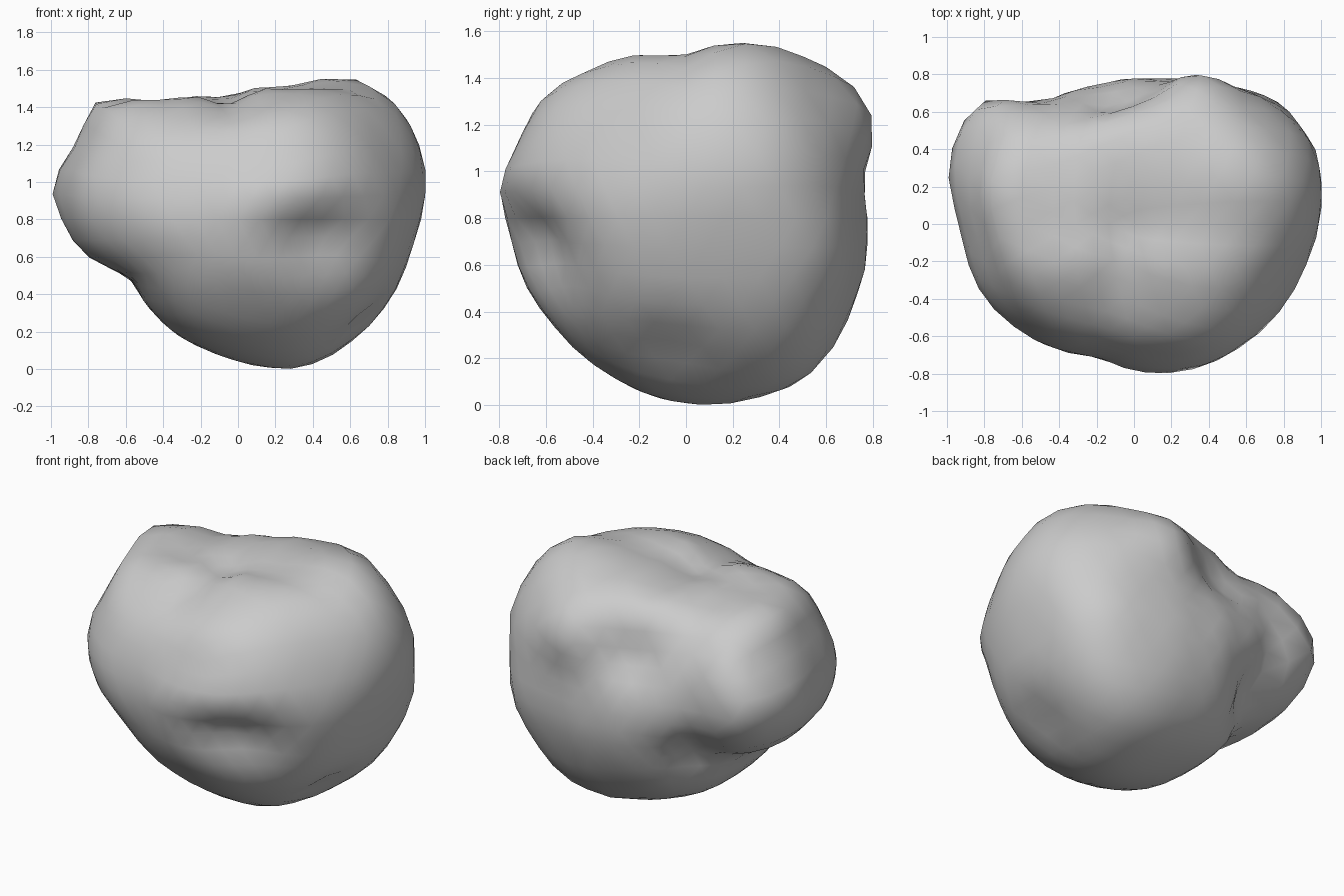
import bpy
import bmesh
import math
from mathutils import Vector

default_cube = bpy.data.objects.get("Cube")
if default_cube:
    bpy.data.objects.remove(default_cube, do_unlink=True)

MIDDLE = Vector((0, 0, 0.8))

# Outline loops of the boulder: front (x, z), side (y, z), plan (x, y)
FRONT = [(-1, .97), (-.9, .72), (-.83, .61), (-.6, .51), (-.46, .31), (-.35, .2),
         (-.19, .11), (0, .04), (.2, 0), (.39, .01), (.57, .12), (.73, .26),
         (.94, .68), (1, 1.1), (.88, 1.37), (.71, 1.53), (.52, 1.55), (.25, 1.5),
         (-.1, 1.45), (-.4, 1.43), (-.58, 1.48), (-.77, 1.42), (-.87, 1.2)]
SIDE = [(-.8, .9), (-.75, .72), (-.68, .5), (-.55, .32), (-.33, .13), (-.2, .06),
        (.12, 0), (.3, .03), (.51, .11), (.64, .26), (.72, .45), (.77, .8),
        (.76, 1), (.8, 1.23), (.7, 1.38), (.4, 1.53), (.18, 1.55), (0, 1.5),
        (-.43, 1.43), (-.6, 1.33), (-.7, 1.17)]
PLAN = [(-1, .32), (-.88, .6), (-.76, .68), (-.5, .64), (-.26, .73), (.12, .77),
        (.33, .8), (.55, .74), (.89, .57), (.98, .37), (1, .04), (.92, -.22),
        (.8, -.44), (.57, -.66), (.3, -.78), (.15, -.8), (-.2, -.71), (-.7, -.5),
        (-.8, -.4), (-.93, 0)]

# Local shaping: place, spread, push (negative is a hollow)
SHAPING = [
    ((.42, -.62, .73), (.28, .3, .13), -.16),    # slot in the front
    ((.5, -.6, .55), (.25, .25, .15), -.07),     # slope under the slot
    ((.3, -.75, .95), (.4, .3, .12), .03),       # brow over the slot
    ((-.32, -.6, .72), (.1, .3, .1), .03),       # small knob beside the slot
    ((-.45, -.55, 1.25), (.25, .2, .25), -.03),  # lean front of the side lobe
    ((-.8, .1, 1.33), (.2, .25, .2), .05),       # full top of the side lobe
    ((-.5, -.1, .42), (.22, .3, .14), -.05),     # neck under the side lobe
    ((-.5, .42, .55), (.2, .3, .22), -.2),       # neck, rear half
    ((-.1, .68, 1.17), (.25, .35, .13), -.15),   # rear hollow
    ((-.25, .7, .82), (.2, .3, .15), .05),       # swelling under the hollow
    ((-.48, .62, 1.32), (.2, .2, .15), -.06),    # lean rear of the side lobe
    ((-.15, .45, 1.4), (.3, .15, .15), .03),     # rear top ridge
    ((-.95, .1, .92), (.3, .12, .25), -.06),     # hollow behind the side ridge
    ((-.05, -.15, 1.45), (.2, .4, .3), -.08),    # saddle on top
    ((-.43, .3, 1.42), (.15, .13, .2), -.05),    # hollow before the rear ridge
    ((.45, -.2, 1.47), (.3, .2, .2), -.05),      # lean front of the crown
    ((.85, -.35, 1.15), (.2, .2, .25), -.04),    # lean front shoulder
    ((.65, .7, 1.3), (.2, .2, .2), -.04),        # lean rear shoulder
    ((.82, .6, .6), (.25, .25, .25), .06),       # full rear flank
    ((.55, .45, .22), (.3, .3, .25), .07),       # full belly at the rear
    ((.66, -.06, .24), (.2, .13, .13), -.08),    # chip low on the side
]


def polar(u, v):
    return math.atan2(v, u), math.hypot(u, v)


def lookup(table, angle):
    """Interpolate a closed table of (angle, value) pairs."""
    ring = [(table[-1][0] - math.tau, table[-1][1])] + table
    ring.append((table[0][0] + math.tau, table[0][1]))
    for (a, p), (b, q) in zip(ring, ring[1:]):
        if a <= angle <= b:
            return p + (q - p) * (angle - a) / max(b - a, 1e-6)
    return ring[0][1]


def outline_table(points, i, j):
    return sorted(polar(u - MIDDLE[i], v - MIDDLE[j]) for u, v in points)


outlines = [(i, j, outline_table(points, i, j))
            for points, i, j in ((FRONT, 0, 2), (SIDE, 1, 2), (PLAN, 0, 1))]


def body_point(direction):
    """Blend the three outlines, then add the hollows and swellings."""
    total = 0
    for i, j, table in outlines:
        angle, length = polar(direction[i], direction[j])
        total += (length / lookup(table, angle)) ** 2 / 2
    radius = total ** -0.5
    point = direction * radius
    for place, spread, push in SHAPING:
        offset = point + MIDDLE - Vector(place)
        distance = sum((o / s) ** 2 for o, s in zip(offset, spread))
        radius += push * math.exp(-distance)
    return direction * radius


def ease_to_outline(verts, i, j, table, bins=31):
    """Ease the outermost vertices onto one outline."""
    step = math.tau / bins
    reach = [0.0] * bins
    measured = []
    for vert in verts:
        angle, length = polar(vert.co[i], vert.co[j])
        ratio = length / lookup(table, angle)
        slot = int((angle + math.pi) / step) % bins
        reach[slot] = max(reach[slot], ratio)
        measured.append((vert, angle, ratio))
    reach_table = [(-math.pi + (k + 0.5) * step, max(r, 0.7))
                   for k, r in enumerate(reach)]
    for vert, angle, ratio in measured:
        most = lookup(reach_table, angle)
        factor = 1 + (1 / most - 1) * min(ratio / most, 1) ** 8
        vert.co[i] *= factor
        vert.co[j] *= factor


# Boulder mesh, softened while its outlines are worked in
bm = bmesh.new()
bmesh.ops.create_icosphere(bm, subdivisions=4, radius=1)
for vert in bm.verts:
    vert.co = body_point(vert.co.normalized())
for turn in range(7):
    for i, j, table in outlines:
        ease_to_outline(bm.verts, i, j, table)
    if turn in (1, 4):
        bmesh.ops.smooth_vert(bm, verts=bm.verts, factor=0.3,
                              use_axis_x=True, use_axis_y=True, use_axis_z=True)
bmesh.ops.translate(bm, verts=bm.verts, vec=MIDDLE)

for face in bm.faces:
    face.smooth = True
mesh = bpy.data.meshes.new("boulder")
bm.to_mesh(mesh)
bm.free()
boulder = bpy.data.objects.new("boulder", mesh)
bpy.context.collection.objects.link(boulder)

# Plain stone colour
stone = bpy.data.materials.new("stone_grey")
stone.use_nodes = True
grey = (0.6, 0.6, 0.6, 1)
stone.diffuse_color = grey
stone.node_tree.nodes["Principled BSDF"].inputs["Base Color"].default_value = grey
mesh.materials.append(stone)
